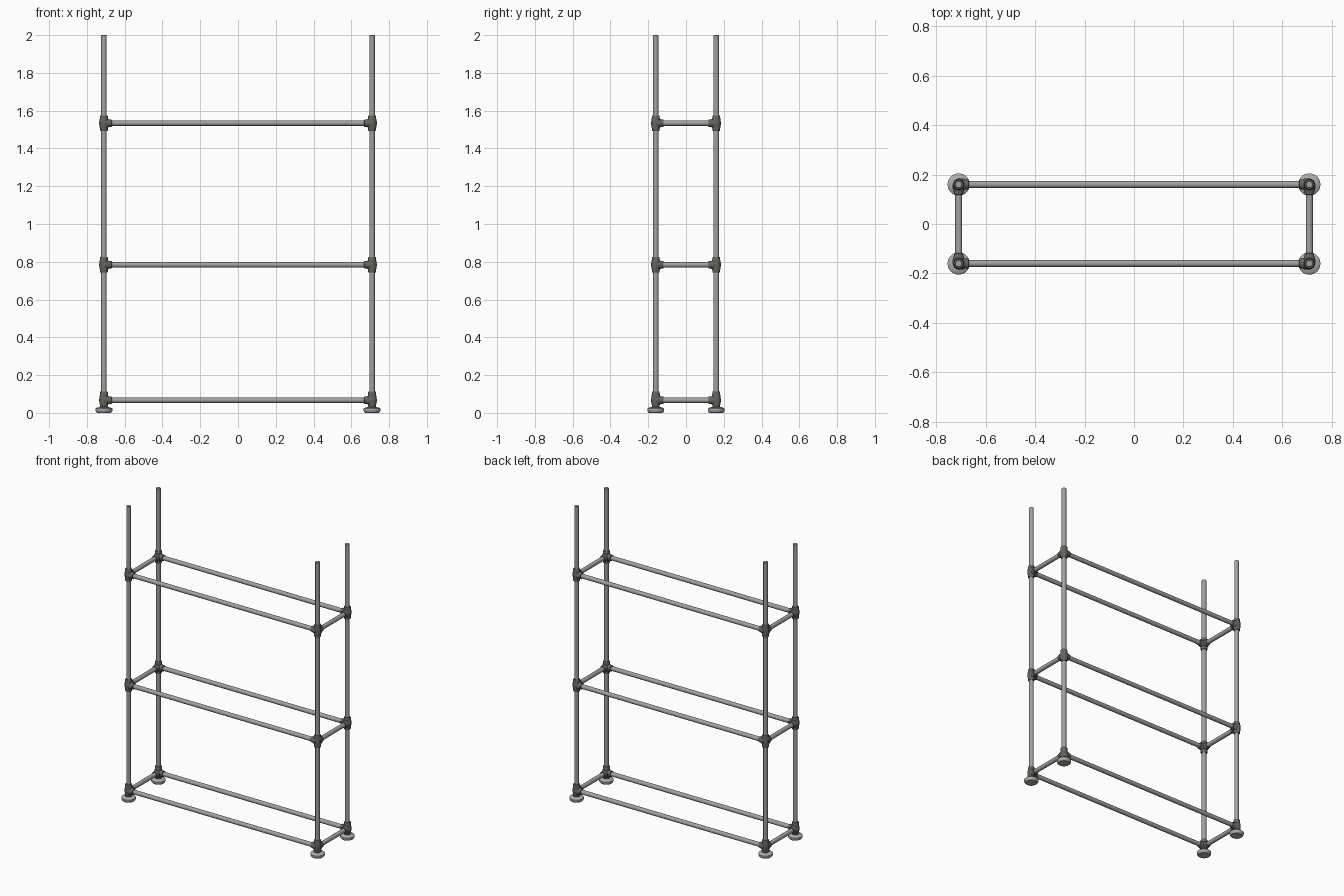
import bpy, bmesh, math
from mathutils import Vector

if "Cube" in bpy.data.objects:
    bpy.data.objects.remove(bpy.data.objects["Cube"])


def material(name, rgb):
    m = bpy.data.materials.new(name)
    m.diffuse_color = (*rgb, 1)
    m.use_nodes = True
    m.node_tree.nodes["Principled BSDF"].inputs["Base Color"].default_value = m.diffuse_color
    return m


STEEL = material("steel grey", (0.36, 0.36, 0.36))
IRON = material("dark cast iron", (0.135, 0.125, 0.108))
PAD = material("pale foot grey", (0.42, 0.42, 0.41))

PX, PY = 0.71, 0.16          # post positions
LEVELS = (0.067, 0.784, 1.534)  # rail heights
R = 0.0145                   # pipe radius


def lathe(bm, origin, axis, profile, sides=20):
    """Add a closed turned solid; profile is (distance along axis, radius)."""
    origin, axis = Vector(origin), Vector(axis).normalized()
    u = axis.orthogonal().normalized()
    v = axis.cross(u)
    rings = []
    for d, r in profile:
        ring = []
        for i in range(sides):
            a = 2 * math.pi * i / sides
            ring.append(bm.verts.new(origin + axis * d + (u * math.cos(a) + v * math.sin(a)) * r))
        rings.append(ring)
    for a, b in zip(rings, rings[1:]):
        for i in range(sides):
            j = (i + 1) % sides
            bm.faces.new((a[i], a[j], b[j], b[i]))
    bm.faces.new(rings[0][::-1])
    bm.faces.new(rings[-1])


def finish(name, bm, mat):
    bmesh.ops.recalc_face_normals(bm, faces=bm.faces)
    me = bpy.data.meshes.new(name)
    bm.to_mesh(me)
    bm.free()
    me.materials.append(mat)
    ob = bpy.data.objects.new(name, me)
    bpy.context.collection.objects.link(ob)
    bpy.ops.object.select_all(action='DESELECT')
    ob.select_set(True)
    bpy.context.view_layer.objects.active = ob
    bpy.ops.object.shade_smooth_by_angle(angle=math.radians(35))


def pipe(name, start, end):
    bm = bmesh.new()
    length = (Vector(end) - Vector(start)).length
    lathe(bm, start, Vector(end) - Vector(start),
          [(0, R - 0.002), (0.002, R), (length - 0.002, R), (length, R - 0.002)])
    finish(name, bm, STEEL)


def fitting(name, x, y, z, base):
    """Three-way pipe connector: upright collar and two sockets."""
    bm = bmesh.new()
    low = -z + 0.03 if base else -0.041
    high = 0.046 if base else 0.041
    lathe(bm, (x, y, z), (0, 0, 1),
          [(low, 0.019), (low + 0.003, 0.021), (low + 0.012, 0.021), (-0.014, 0.024),
           (0.014, 0.024), (high - 0.012, 0.021), (high - 0.003, 0.021), (high, 0.019)])
    socket = [(0, 0.026), (0.020, 0.024), (0.028, 0.0205), (0.040, 0.0195), (0.042, 0.0175)]
    for axis in ((-x, 0, 0), (0, -y, 0)):
        lathe(bm, (x, y, z), axis, socket)
    finish(name, bm, IRON)


for sx, xs in ((-1, "left"), (1, "right")):
    for sy, ys in ((-1, "front"), (1, "back")):
        x, y = sx * PX, sy * PY
        corner = f"{ys}_{xs}"
        # upright post
        pipe(f"post_{corner}", (x, y, 0.03), (x, y, 2.0))
        # round levelling foot with short neck
        bm = bmesh.new()
        lathe(bm, (x, y, 0), (0, 0, 1),
              [(0, 0.036), (0.004, 0.041), (0.012, 0.045), (0.022, 0.045),
               (0.028, 0.038), (0.031, 0.020), (0.04, 0.018)], 28)
        finish(f"foot_{corner}", bm, PAD)
        # connectors at each level
        for i, z in enumerate(LEVELS):
            fitting(f"connector_{corner}_{i + 1}", x, y, z, i == 0)

# horizontal rails at each level
for i, z in enumerate(LEVELS):
    for s, n in ((-1, "front"), (1, "back")):
        pipe(f"long_rail_{n}_{i + 1}", (-PX, s * PY, z), (PX, s * PY, z))
    for s, n in ((-1, "left"), (1, "right")):
        pipe(f"short_rail_{n}_{i + 1}", (s * PX, -PY, z), (s * PX, PY, z))
